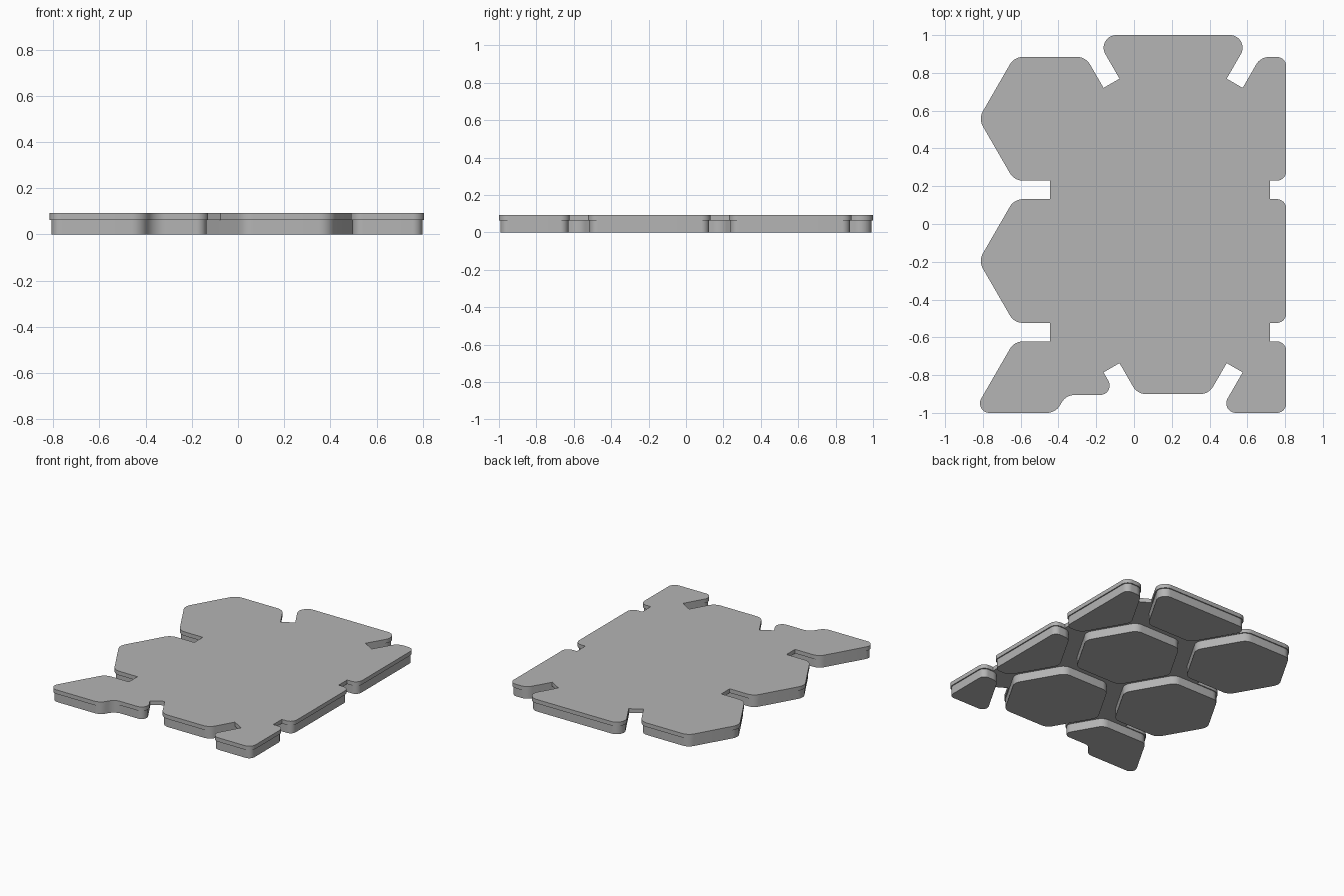
import bpy, bmesh, math
from mathutils import Vector

APOTHEM, PITCH = 0.3275, 0.753
RADIUS = APOTHEM / math.cos(math.pi / 6)
COL_X = (-0.445, 0.207, 0.859)
RIGHT, FRONT, BACK = 0.806, -1.0, 1.0
SEAM, TOP, INSET = 0.0625, 0.092, 0.008

if "Cube" in bpy.data.objects:
    bpy.data.objects.remove(bpy.data.objects["Cube"], do_unlink=True)

grey = bpy.data.materials.new("plain grey")
grey.use_nodes = True
grey.diffuse_color = (0.46, 0.46, 0.46, 1)
bsdf = next(n for n in grey.node_tree.nodes if n.type == 'BSDF_PRINCIPLED')
bsdf.inputs["Base Color"].default_value = (0.46, 0.46, 0.46, 1)


def hexagon(cx, cy):
    return [Vector((cx + RADIUS * math.cos(k * math.pi / 3),
                    cy + RADIUS * math.sin(k * math.pi / 3))) for k in range(6)]


def clip(pts, normal, limit):
    """Keep the part of a polygon where p . normal <= limit."""
    n, out = Vector(normal), []
    for i, b in enumerate(pts):
        a = pts[i - 1]
        da, db = a.dot(n) - limit, b.dot(n) - limit
        if da * db < 0:
            out.append(a.lerp(b, da / (da - db)))
        if db <= 0:
            out.append(b)
    return out


def inset(pts, d):
    """Move every edge of a counter-clockwise polygon inward."""
    out = []
    for i, p in enumerate(pts):
        u = (p - pts[i - 1]).normalized()
        v = (pts[(i + 1) % len(pts)] - p).normalized()
        n1, n2 = Vector((-u.y, u.x)), Vector((-v.y, v.x))
        out.append(p + (n1 + n2) * d / (1 + n1.dot(n2)))
    return out


def fillet(pts, d):
    """Round all corners, sharper ones more tightly."""
    out = []
    for i, p in enumerate(pts):
        a, b = pts[i - 1] - p, pts[(i + 1) % len(pts)] - p
        turn = math.pi - a.angle(b)
        concave = a.x * b.y - a.y * b.x > 0
        r = (0.08 if turn < 1.2 else 0.05) + (d if concave else -d)
        t = min(r * math.tan(turn / 2), 0.49 * a.length, 0.49 * b.length)
        r = t / math.tan(turn / 2)
        a.normalize()
        b.normalize()
        centre = p + (a + b).normalized() * (r / math.cos(turn / 2))
        start, end = p + a * t - centre, p + b * t - centre
        steps = 8 if turn < 1.2 else 12
        sweep = turn if not concave else -turn
        for k in range(steps + 1):
            f = sweep * k / steps
            c, s = math.cos(f), math.sin(f)
            out.append(centre + Vector((start.x * c - start.y * s,
                                        start.x * s + start.y * c)))
    return out


def prism(name, pts, z0, z1):
    bm = bmesh.new()
    face = bm.faces.new([bm.verts.new((p.x, p.y, z0)) for p in pts])
    ext = bmesh.ops.extrude_face_region(bm, geom=[face])
    bmesh.ops.translate(bm, vec=(0, 0, z1 - z0),
                        verts=[v for v in ext["geom"] if isinstance(v, bmesh.types.BMVert)])
    bmesh.ops.recalc_face_normals(bm, faces=bm.faces)
    mesh = bpy.data.meshes.new(name)
    bm.to_mesh(mesh)
    bm.free()
    mesh.materials.append(grey)
    ob = bpy.data.objects.new(name, mesh)
    bpy.context.collection.objects.link(ob)
    return ob


def activate(ob):
    bpy.ops.object.select_all(action='DESELECT')
    ob.select_set(True)
    bpy.context.view_layer.objects.active = ob


# Outlines of the nine tiles, trimmed to the rectangular border
outlines = {}
for col, cname in enumerate(("right", "middle", "left")):
    for row, rname in enumerate(("back", "centre", "front")):
        cy = (0.933 if col == 1 else 0.557) - row * PITCH
        pts = clip(hexagon(COL_X[col], cy), (1, 0), RIGHT)
        pts = clip(clip(pts, (0, 1), BACK), (0, -1), -FRONT)
        outlines[f"{rname}_{cname}"] = pts

# The front right tile has a stepped front edge
corner = hexagon(COL_X[0], 0.557 - 2 * PITCH)
step_y = -0.905
tip = corner[0].lerp(corner[1], (step_y - corner[0].y) / (corner[1].y - corner[0].y))
trimmed = clip(corner, (0, -1), -FRONT)
lower_left = min((p for p in trimmed if p.y < FRONT + 0.001), key=lambda p: p.x)
outlines["front_right"] = [tip, *corner[1:4], lower_left,
                           Vector((-0.415, FRONT)), Vector((-0.36, step_y))]

# Web bridging the gaps between tile centres
web = [Vector(p) for p in ((-0.445, 0.557), (-0.445, -0.949), (0.207, -0.573),
                           (0.859, -0.949), (0.859, 0.557), (0.207, 0.933))]
web = clip(web, (1, 0), 0.72)
plate = prism("top_plate", web, SEAM, TOP)

# Pads below, and tile tops merged into one plate
for name, pts in outlines.items():
    pad = prism(name + "_pad", fillet(inset(pts, INSET), INSET), 0, SEAM)
    activate(pad)
    bpy.ops.object.shade_smooth_by_angle(angle=math.radians(30))
    tile = prism(name + "_tile", fillet(pts, 0), SEAM, TOP)
    mod = plate.modifiers.new("merge", 'BOOLEAN')
    mod.operation, mod.solver, mod.object = 'UNION', 'EXACT', tile
    activate(plate)
    bpy.ops.object.modifier_apply(modifier=mod.name)
    bpy.data.objects.remove(tile, do_unlink=True)

activate(plate)
bpy.ops.object.shade_smooth_by_angle(angle=math.radians(30))
